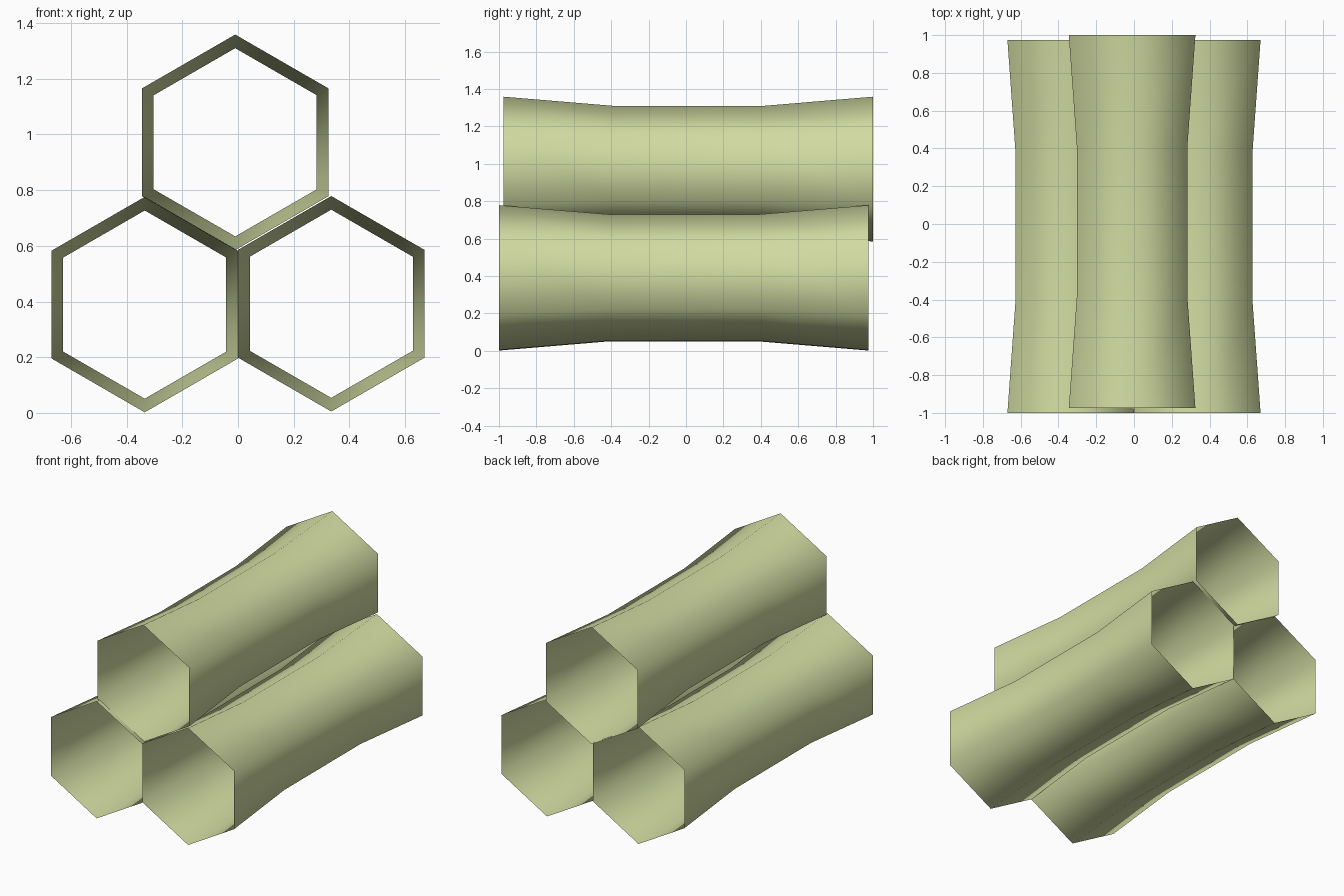
import bpy, bmesh, math

cube = bpy.data.objects.get("Cube")
if cube:
    bpy.data.objects.remove(cube, do_unlink=True)

mat = bpy.data.materials.new("pale olive")
mat.use_nodes = True
colour = (0.64, 0.71, 0.36, 1)
mat.diffuse_color = colour
mat.node_tree.nodes["Principled BSDF"].inputs["Base Color"].default_value = colour

END_RADIUS = 0.387
WAIST_RADIUS = 0.338
HALF_LENGTH = 0.9875
HALF_WAIST = 0.4
SIDES = 6


def hex_tube(name, x, y, z):
    """Open, thin hexagonal tube along y with a narrower middle."""
    bm = bmesh.new()
    rings = []
    for along, radius in ((-HALF_LENGTH, END_RADIUS), (-HALF_WAIST, WAIST_RADIUS),
                          (HALF_WAIST, WAIST_RADIUS), (HALF_LENGTH, END_RADIUS)):
        angles = [math.tau * i / SIDES for i in range(SIDES)]
        rings.append([bm.verts.new((radius * math.sin(a), along, radius * math.cos(a)))
                      for a in angles])
    for near, far in zip(rings, rings[1:]):
        for i in range(SIDES):
            j = (i + 1) % SIDES
            bm.faces.new((near[i], far[i], far[j], near[j])).smooth = True
    bmesh.ops.recalc_face_normals(bm, faces=bm.faces)
    # Outward normals on the open shell
    face = bm.faces[:][0]
    centre = face.calc_center_median()
    if face.normal.x * centre.x + face.normal.z * centre.z < 0:
        bmesh.ops.reverse_faces(bm, faces=bm.faces)
    mesh = bpy.data.meshes.new(name)
    bm.to_mesh(mesh)
    bm.free()
    mesh.materials.append(mat)
    obj = bpy.data.objects.new(name, mesh)
    obj.location = (x, y, z)
    bpy.context.collection.objects.link(obj)


# Two tubes side by side and one resting on top
hex_tube("lower_left_tube", 0.335, -0.0125, 0.392)
hex_tube("lower_right_tube", -0.335, -0.0125, 0.389)
hex_tube("upper_tube", -0.01, 0.0125, 0.972)
